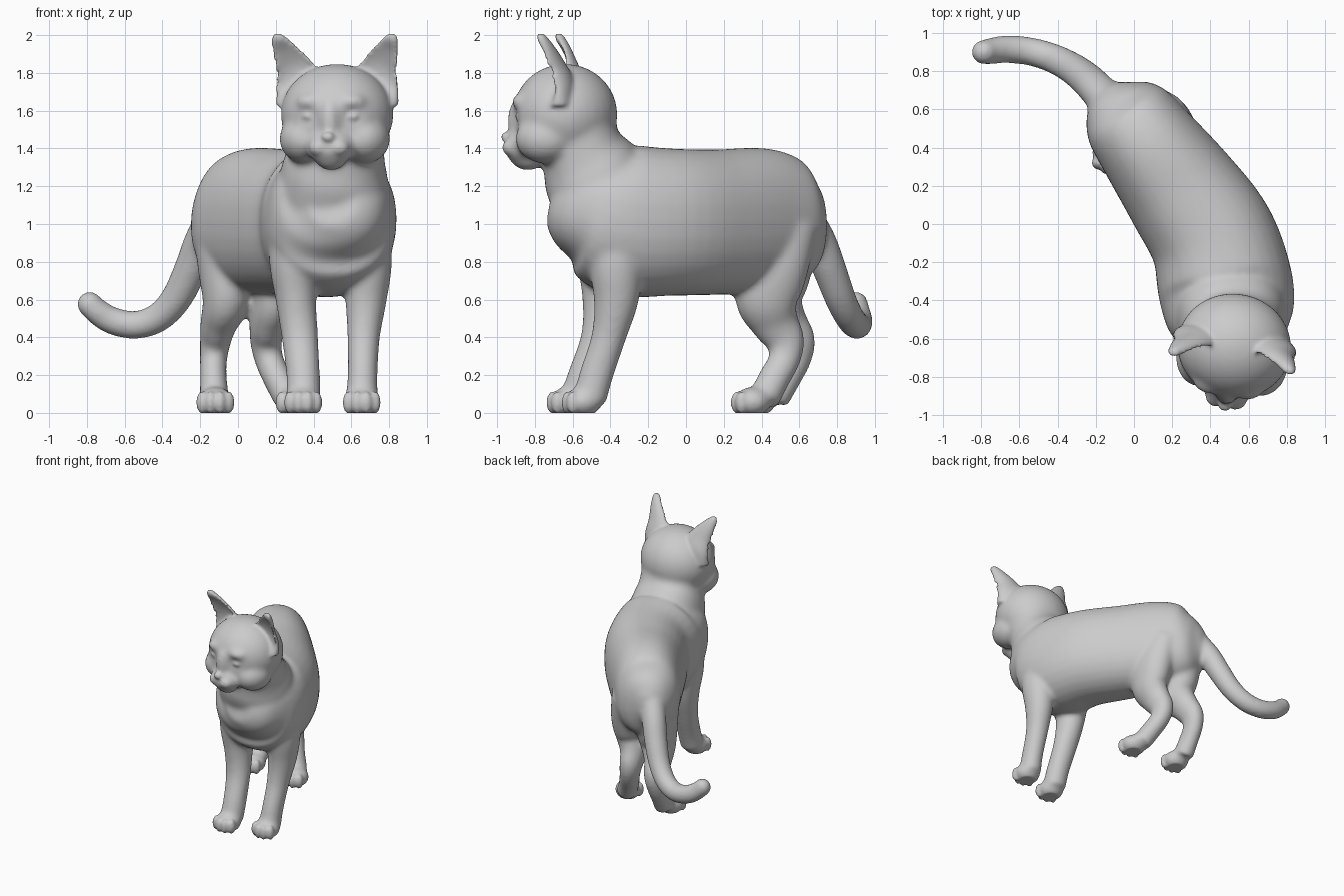
import bpy, bmesh, math
from mathutils import Vector, Matrix

fur = bpy.data.materials.new("grey fur")
fur.diffuse_color = (0.6, 0.6, 0.6, 1)
X, Y, Z = Vector((1, 0, 0)), Vector((0, 1, 0)), Vector((0, 0, 1))


def smooth_rows(rows, steps=5):
    """Catmull-Rom interpolation of every number in the rows."""
    out = []
    for i in range(len(rows) - 1):
        a, b, c, d = (rows[max(0, min(len(rows) - 1, i + k))] for k in (-1, 0, 1, 2))
        for s in range(steps):
            t = s / steps
            out.append([0.5 * (2 * q + (r - p) * t + (2 * p - 5 * q + 4 * r - u) * t * t
                               + (3 * q - p - 3 * r + u) * t ** 3)
                        for p, q, r, u in zip(a, b, c, d)])
    out.append(list(rows[-1]))
    return out


def loft(bm, rows, ref, mat=Matrix(), n=32, box=0.9):
    """Rows are x, y, z, half width, half depth and an optional dent of the front."""
    rows = smooth_rows(rows)
    pts = [Vector(r[:3]) for r in rows]
    rings = []
    for i, r in enumerate(rows):
        t = (pts[min(i + 1, len(pts) - 1)] - pts[max(i - 1, 0)]).normalized()
        side = t.cross(ref).normalized()
        up = side.cross(t)
        dent = r[5] if len(r) > 5 else 0
        ring = []
        for k in range(n):
            c, s = math.cos(math.tau * k / n), math.sin(math.tau * k / n)
            c = math.copysign(abs(c) ** box, c)
            s = math.copysign(abs(s) ** box, s)
            if s < 0:
                s *= 1 - 1.4 * dent
            ring.append(bm.verts.new(mat @ (pts[i] + side * c * r[3] + up * s * r[4])))
        rings.append(ring)
    for a, b in zip(rings, rings[1:]):
        for k in range(n):
            bm.faces.new((a[k], a[(k + 1) % n], b[(k + 1) % n], b[k]))
    bm.faces.new(rings[0][::-1])
    bm.faces.new(rings[-1])


def ball(bm, loc, radii, mat=Matrix()):
    m = mat @ Matrix.Translation(loc) @ Matrix.Diagonal((*radii, 1))
    bmesh.ops.create_uvsphere(bm, u_segments=32, v_segments=20, radius=1, matrix=m)


def fuse(bm, name, voxel, iterations):
    """Merge all shells into one smooth skin."""
    bmesh.ops.recalc_face_normals(bm, faces=bm.faces[:])
    me = bpy.data.meshes.new(name)
    bm.to_mesh(me)
    bm.free()
    ob = bpy.data.objects.new(name, me)
    bpy.context.collection.objects.link(ob)
    rm = ob.modifiers.new("skin", 'REMESH')
    rm.mode = 'VOXEL'
    rm.voxel_size = voxel
    sm = ob.modifiers.new("soften", 'SMOOTH')
    sm.factor = 0.5
    sm.iterations = iterations
    dg = bpy.context.evaluated_depsgraph_get()
    result = bpy.data.meshes.new_from_object(ob.evaluated_get(dg))
    bpy.data.objects.remove(ob)
    return result


bm = bmesh.new()

# torso, from rump to chest
loft(bm, [(-0.13, 0.72, 1.00, 0.06, 0.10), (-0.10, 0.66, 1.00, 0.17, 0.22),
          (-0.04, 0.57, 1.00, 0.24, 0.32), (0.07, 0.42, 1.02, 0.27, 0.38),
          (0.26, 0.16, 1.01, 0.31, 0.385), (0.415, -0.08, 1.01, 0.335, 0.39),
          (0.48, -0.33, 1.02, 0.355, 0.40), (0.50, -0.50, 1.08, 0.33, 0.33),
          (0.51, -0.62, 1.10, 0.26, 0.24), (0.50, -0.70, 1.12, 0.13, 0.13)], Z)

# neck
loft(bm, [(0.50, -0.42, 1.10, 0.31, 0.27), (0.51, -0.50, 1.28, 0.28, 0.265),
          (0.525, -0.555, 1.40, 0.25, 0.22), (0.53, -0.60, 1.55, 0.25, 0.21)], Y)

# tail
loft(bm, [(-0.10, 0.60, 1.08, 0.10, 0.10), (-0.19, 0.70, 0.91, 0.095, 0.095),
          (-0.25, 0.76, 0.76, 0.09, 0.09), (-0.33, 0.82, 0.60, 0.083, 0.083),
          (-0.43, 0.87, 0.50, 0.078, 0.078), (-0.55, 0.905, 0.465, 0.075, 0.075),
          (-0.67, 0.915, 0.49, 0.074, 0.074), (-0.75, 0.905, 0.54, 0.07, 0.07),
          (-0.78, 0.90, 0.57, 0.066, 0.066)], Y, box=1)
ball(bm, (-0.785, 0.90, 0.575), (0.07, 0.066, 0.07))

# legs
legs = [
    [(0.66, -0.36, 1.05, 0.13, 0.17), (0.685, -0.37, 0.80, 0.13, 0.145),
     (0.678, -0.37, 0.60, 0.11, 0.12), (0.665, -0.41, 0.40, 0.087, 0.092),
     (0.66, -0.475, 0.20, 0.08, 0.09), (0.655, -0.51, 0.07, 0.088, 0.09)],
    [(0.30, -0.42, 1.05, 0.13, 0.17), (0.295, -0.43, 0.80, 0.13, 0.145),
     (0.307, -0.43, 0.60, 0.108, 0.12), (0.328, -0.465, 0.40, 0.097, 0.092),
     (0.345, -0.535, 0.20, 0.09, 0.09), (0.345, -0.58, 0.07, 0.092, 0.09)],
    [(0.15, 0.50, 1.00, 0.14, 0.20), (0.19, 0.46, 0.78, 0.14, 0.19),
     (0.195, 0.43, 0.60, 0.12, 0.17), (0.16, 0.47, 0.48, 0.10, 0.13),
     (0.148, 0.525, 0.38, 0.085, 0.105), (0.165, 0.52, 0.28, 0.077, 0.085),
     (0.21, 0.465, 0.18, 0.077, 0.085), (0.27, 0.41, 0.07, 0.08, 0.085)],
    [(-0.06, 0.50, 1.00, 0.18, 0.20), (-0.06, 0.48, 0.78, 0.155, 0.19),
     (-0.06, 0.46, 0.60, 0.13, 0.165), (-0.10, 0.52, 0.48, 0.10, 0.125),
     (-0.12, 0.58, 0.38, 0.083, 0.107), (-0.13, 0.575, 0.28, 0.073, 0.087),
     (-0.13, 0.52, 0.18, 0.072, 0.087), (-0.125, 0.46, 0.07, 0.08, 0.085)]]
feet = [(0.655, -0.545), (0.345, -0.625), (0.30, 0.35), (-0.12, 0.375)]
for rows in legs:
    loft(bm, rows, Y, box=1)
for x, y in feet:
    ball(bm, (x, y, 0.058), (0.103, 0.10, 0.08))

# head masses, in a frame turned slightly aside
head = Matrix.Translation((0.525, -0.64, 1.58)) @ Matrix.Rotation(math.radians(-9), 4, 'Z')
ball(bm, (0, 0, 0), (0.30, 0.277, 0.268), head)
ball(bm, (0, -0.225, -0.17), (0.13, 0.10, 0.10), head)
ball(bm, (0, -0.25, -0.04), (0.055, 0.06, 0.13), head)
ball(bm, (0, -0.20, -0.235), (0.085, 0.09, 0.062), head)
for s in (-1, 1):
    ball(bm, (s * 0.16, -0.08, -0.13), (0.135, 0.16, 0.13), head)
    ball(bm, (s * 0.10, -0.20, 0.065), (0.09, 0.072, 0.05), head)
base = fuse(bm, "base", 0.014, 16)

# eye sockets
bm = bmesh.new()
bm.from_mesh(base)
for s in (-1, 1):
    eye = head @ Vector((s * 0.11, -0.25, -0.01))
    for v in bm.verts:
        v.co.y += 0.022 * math.exp(-((v.co - eye).length / 0.05) ** 2)

# eyes, whisker pads, ears and nose
for s in (-1, 1):
    ball(bm, (s * 0.11, -0.222, -0.01), (0.045, 0.028, 0.024), head)
    ball(bm, (s * 0.05, -0.27, -0.175), (0.06, 0.058, 0.05), head)
    loft(bm, [(s * 0.18, 0.01, 0.07, 0.15, 0.08, 0), (s * 0.20, 0.00, 0.16, 0.132, 0.078, 0.7),
              (s * 0.23, -0.03, 0.25, 0.10, 0.065, 1), (s * 0.275, -0.06, 0.34, 0.065, 0.048, 0.8),
              (s * 0.303, -0.08, 0.40, 0.038, 0.032, 0.3),
              (s * 0.31, -0.08, 0.427, 0.02, 0.02, 0)], Y, head, box=1)
ball(bm, (0, -0.312, -0.12), (0.036, 0.032, 0.028), head)

# toes
for x, y in feet:
    for dx, dy in ((-0.07, -0.055), (-0.025, -0.08), (0.025, -0.08), (0.07, -0.055)):
        ball(bm, (x + dx, y + dy, 0.055), (0.031, 0.034, 0.06))

# final skin with flat soles
skin = fuse(bm, "cat", 0.012, 4)
for v in skin.vertices:
    v.co.z = max(v.co.z, 0)
skin.materials.clear()
skin.materials.append(fur)
for p in skin.polygons:
    p.material_index = 0
    p.use_smooth = True
cat = bpy.data.objects.new("cat", skin)
bpy.context.collection.objects.link(cat)
